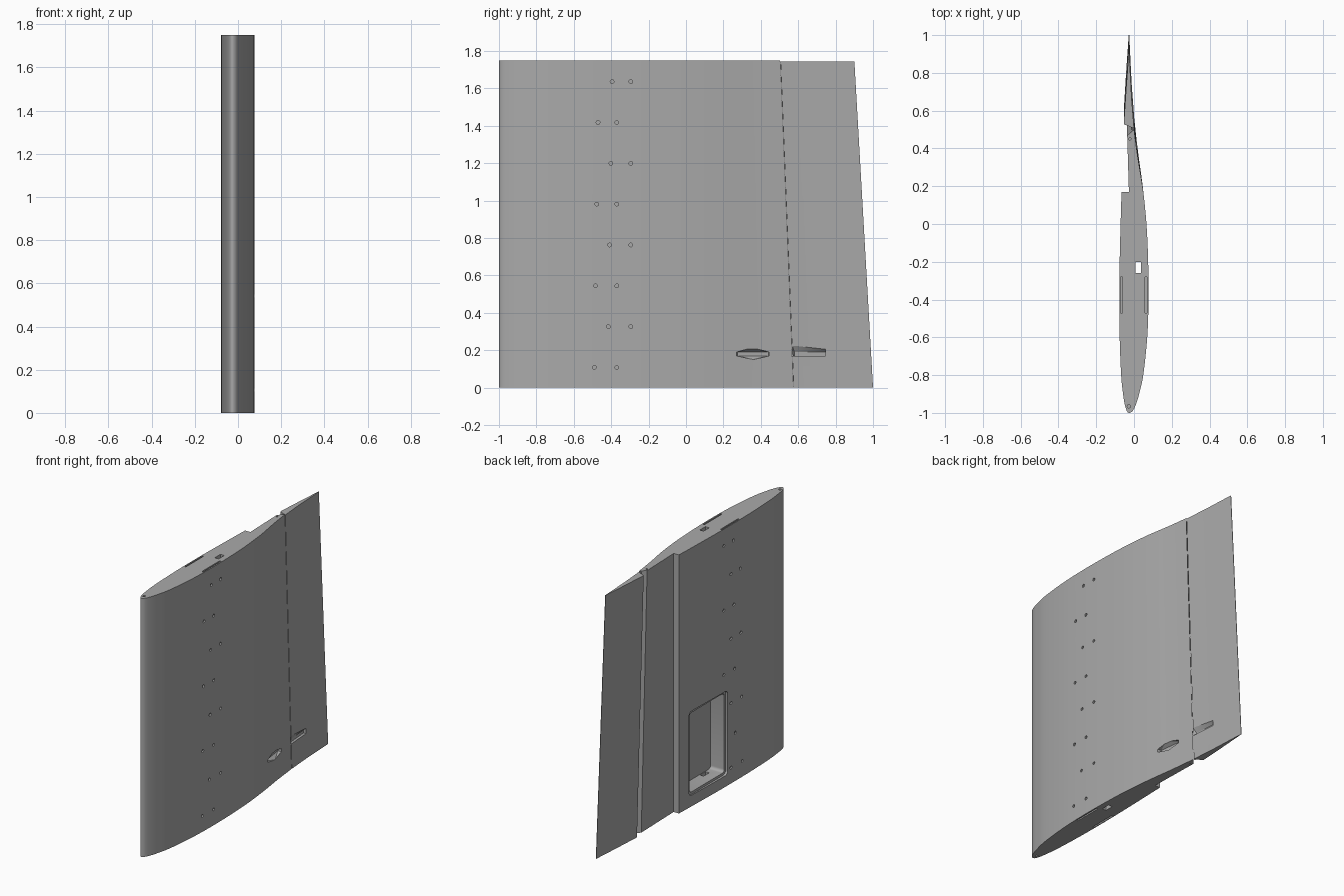
import bpy, bmesh, math
from mathutils import Vector, Matrix

if "Cube" in bpy.data.objects:
    bpy.data.objects.remove(bpy.data.objects["Cube"], do_unlink=True)

SPAN = 1.75
grey = bpy.data.materials.new("plain grey")
grey.use_nodes = True
COLOUR = (0.4, 0.4, 0.4, 1)
grey.diffuse_color = COLOUR
grey.node_tree.nodes["Principled BSDF"].inputs["Base Color"].default_value = COLOUR

# Skin sections as (chord position, x)
HIGH = [(-1, -.026), (-.988, -.006), (-.95, .012), (-.9, .027), (-.8, .049), (-.6, .07),
        (-.4, .077), (-.2, .075), (0, .066), (.2, .046), (.4, .019), (.572, 0)]
LOW = [(-1, -.026), (-.988, -.039), (-.95, -.05), (-.9, -.058), (-.8, -.068), (-.6, -.076),
       (-.4, -.078), (-.2, -.076), (0, -.071), (.17, -.066)]
REAR_HIGH = [(.576, 0), (.75, -.013), (1, -.025)]


def lerp(table, u):
    for (a, p), (b, q) in zip(table, table[1:]):
        if u <= b:
            return p + (q - p) * (u - a) / (b - a)
    return table[-1][1]


def sweep(u, z):
    """Move a chord position forward towards the tip."""
    return u - lerp([(-1, 0), (.17, 0), (.572, .07), (1, .1)], u) * z / SPAN


def spline(pts, steps=6):
    p = [Vector(q) for q in pts]
    p = [2 * p[0] - p[1]] + p + [2 * p[-1] - p[-2]]
    out = []
    for a, b, c, d in zip(p, p[1:], p[2:], p[3:]):
        for i in range(steps):
            t = i / steps
            out.append(0.5 * (2 * b + (c - a) * t + (2 * a - 5 * b + 4 * c - d) * t * t
                              + (3 * b - a - 3 * c + d) * t ** 3))
    return out + [p[-2]]


def make(name, bm):
    bmesh.ops.recalc_face_normals(bm, faces=bm.faces)
    mesh = bpy.data.meshes.new(name)
    bm.to_mesh(mesh)
    bm.free()
    obj = bpy.data.objects.new(name, mesh)
    bpy.context.collection.objects.link(obj)
    mesh.materials.append(grey)
    return obj


def loft(name, section, top):
    """Span a closed section from the root to the tip."""
    bm = bmesh.new()
    rings = [[bm.verts.new((x, sweep(u, z), z)) for u, x in section] for z in (0, top)]
    n = len(section)
    for i in range(n):
        j = (i + 1) % n
        bm.faces.new((rings[0][i], rings[0][j], rings[1][j], rings[1][i]))
    for ring in rings:
        bm.faces.new(ring)
    return make(name, bm)


def add_rod(bm, a, b, r, sides=16):
    a, b = Vector(a), Vector(b)
    turn = (b - a).to_track_quat("Z", "Y").to_matrix().to_4x4()
    bmesh.ops.create_cone(bm, cap_ends=True, segments=sides, radius1=r, radius2=r,
                          depth=(b - a).length, matrix=Matrix.Translation((a + b) / 2) @ turn)


def add_box(bm, lo, hi, round_x=0):
    lo, hi = Vector(lo), Vector(hi)
    size = Matrix.Diagonal((*(hi - lo), 1))
    verts = bmesh.ops.create_cube(bm, size=1, matrix=Matrix.Translation((lo + hi) / 2) @ size)["verts"]
    if round_x:
        edges = {e for v in verts for e in v.link_edges
                 if abs(e.verts[0].co.x - e.verts[1].co.x) > 1e-4}
        bmesh.ops.bevel(bm, geom=list(edges), offset=round_x, segments=5, affect="EDGES", profile=.5)


def cut(obj, bm):
    cutter = make("cutter", bm)
    cutter.hide_render = True
    mod = obj.modifiers.new("cut", "BOOLEAN")
    mod.operation, mod.solver, mod.object = "DIFFERENCE", "EXACT", cutter
    deps = bpy.context.evaluated_depsgraph_get()
    mesh = bpy.data.meshes.new_from_object(obj.evaluated_get(deps))
    obj.modifiers.clear()
    obj.data = mesh
    bpy.data.objects.remove(cutter, do_unlink=True)


def tapered_slot(outline, floor, table, depth):
    """Hull from a wide mouth on the skin to a narrow floor."""
    bm = bmesh.new()
    for y, z in outline:
        x = lerp(table, y)
        bm.verts.new((x + .001, y, z))
        bm.verts.new((x + .05, y, z))
    y0, y1, z0, z1 = floor
    for y in (y0, y1):
        for z in (z0, z1):
            bm.verts.new((lerp(table, y) - depth, y, z))
    hull = bmesh.ops.convex_hull(bm, input=bm.verts)
    loose = [v for v in hull["geom_interior"] if isinstance(v, bmesh.types.BMVert)]
    bmesh.ops.delete(bm, geom=loose, context="VERTS")
    return bm


# Main wing panel with the stepped rear underside
skin = spline(HIGH[::-1] + LOW[1:])
panel = loft("wing_panel", [tuple(p) for p in skin] + [(.17, -.027), (.53, -.036)], SPAN)

# Hinged rear flap
flap = loft("rear_flap", REAR_HIGH + [(1, -.028), (.8, -.042), (.62, -.053), (.6, -.053)], SPAN - .005)

# Hinge pin inside the gap
bm = bmesh.new()
add_rod(bm, (-.012, sweep(.572, 0), .002), (-.012, sweep(.572, SPAN), SPAN - .006), .005, 10)
pin = make("hinge_pin", bm)

# Equipment bay: cover ledge, then the deep pocket
bm = bmesh.new()
add_box(bm, (-.2, -.335, .075), (-.062, .065, .645), .025)
cut(panel, bm)
bm = bmesh.new()
add_box(bm, (-.19, -.32, .092), (.04, .05, .628), .02)
cut(panel, bm)

# Cable duct along the span
bm = bmesh.new()
add_box(bm, (.008, -.26, -.1), (.037, -.2, SPAN + .1))
cut(panel, bm)

# Spar slots and small dowel holes in both ends
bm = bmesh.new()
for z in (0, SPAN):
    for x in (-.066, .063):
        add_box(bm, (x - .005, -.47, z - .03), (x + .005, -.28, z + .03))
    add_rod(bm, (-.027, -.965, z - .1), (-.027, -.965, z + .1), .009)
    add_rod(bm, (-.022, sweep(.51, z), z - .05), (-.022, sweep(.51, z), z + .05), .006)
cut(panel, bm)

# Staggered bolt holes on both skins
bm = bmesh.new()
for i in range(8):
    z = .108 + i * .2183
    pair = (-.415 + .0033 * (i - 1), -.295) if i % 2 else (-.49 + .0033 * i, -.37)
    for y in pair:
        for table, side in ((HIGH, 1), (LOW, -1)):
            x = lerp(table, y)
            add_rod(bm, (x - side * .009, y, z), (x + side * .05, y, z), .01)
cut(panel, bm)

# Linkage slots in the panel and the flap
cut(panel, tapered_slot([(.27, .19), (.33, .207), (.38, .207), (.445, .19), (.445, .17),
                         (.36, .15), (.27, .17)], (.275, .44, .17, .19), HIGH, .025))
cut(flap, tapered_slot([(.567, .17), (.745, .17), (.745, .207), (.567, .227)],
                       (.58, .745, .17, .19), REAR_HIGH, .018))

# Smooth skins with crisp edges
for obj in (panel, flap, pin):
    bpy.ops.object.select_all(action="DESELECT")
    obj.select_set(True)
    bpy.context.view_layer.objects.active = obj
    bpy.ops.object.shade_smooth_by_angle(angle=math.radians(25))
